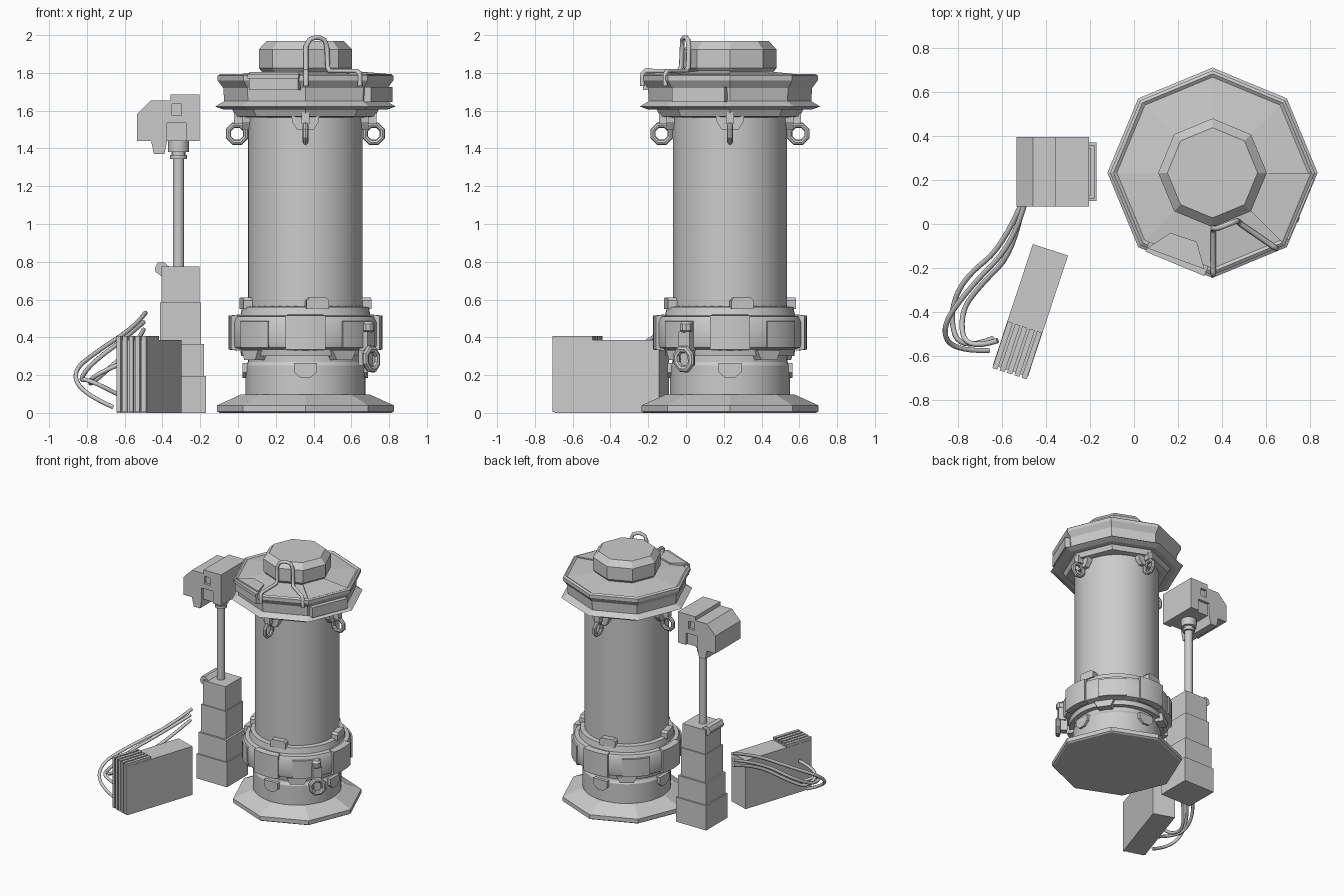
import bpy, bmesh
from math import sin, cos, radians, pi
from mathutils import Matrix, Vector

if "Cube" in bpy.data.objects:
    bpy.data.objects.remove(bpy.data.objects["Cube"])

CX, CY = 0.357, 0.233            # axis of the tall canister
T, R = Matrix.Translation, Matrix.Rotation


def finish(name, bm, smooth=False):
    bmesh.ops.recalc_face_normals(bm, faces=bm.faces)
    me = bpy.data.meshes.new(name)
    bm.to_mesh(me)
    bm.free()
    ob = bpy.data.objects.new(name, me)
    bpy.context.collection.objects.link(ob)
    if smooth:
        bpy.ops.object.select_all(action='DESELECT')
        ob.select_set(True)
        bpy.context.view_layer.objects.active = ob
        bpy.ops.object.shade_smooth_by_angle(angle=radians(30))
    return ob


def lathe(name, prof, n=40, smooth=True, c=(CX, CY)):
    """Closed turned solid from an open (radius, z) profile."""
    bm = bmesh.new()
    rings = [[bm.verts.new((c[0] + r * cos(2 * pi * k / n), c[1] + r * sin(2 * pi * k / n), z))
              for k in range(n)] for r, z in prof]
    for a, b in zip(rings, rings[1:]):
        for k in range(n):
            bm.faces.new((a[k], a[(k + 1) % n], b[(k + 1) % n], b[k]))
    bm.faces.new(rings[0])
    bm.faces.new(rings[-1])
    return finish(name, bm, smooth)


def arc(name, prof, a0, a1, n=6, smooth=True):
    """Closed (radius, z) section swept from angle a0 to a1 round the canister."""
    bm = bmesh.new()
    angs = [radians(a0 + (a1 - a0) * k / n) for k in range(n + 1)]
    secs = [[bm.verts.new((CX + r * cos(a), CY + r * sin(a), z)) for r, z in prof] for a in angs]
    m = len(prof)
    for s, t in zip(secs, secs[1:]):
        for k in range(m):
            bm.faces.new((s[k], s[(k + 1) % m], t[(k + 1) % m], t[k]))
    bm.faces.new(secs[0])
    bm.faces.new(secs[-1])
    return finish(name, bm, smooth)


def prism(name, pts, y0, y1, mat=Matrix()):
    """Polygon in x-z pushed along y."""
    bm = bmesh.new()
    a, b = ([bm.verts.new(mat @ Vector((x, y, z))) for x, z in pts] for y in (y0, y1))
    for k in range(len(pts)):
        j = (k + 1) % len(pts)
        bm.faces.new((a[k], a[j], b[j], b[k]))
    bm.faces.new(a)
    bm.faces.new(b)
    return finish(name, bm)


def box(name, x0, x1, y0, y1, z0, z1, mat=Matrix()):
    return prism(name, [(x0, z0), (x1, z0), (x1, z1), (x0, z1)], y0, y1, mat)


def radial(deg):
    """Frame on the canister axis whose -y points outward at the given angle."""
    return T((CX, CY, 0)) @ R(radians(deg + 90), 4, 'Z')


def ring(name, major, minor, mat):
    bpy.ops.mesh.primitive_torus_add(major_segments=8, minor_segments=8,
                                     major_radius=major, minor_radius=minor)
    ob = bpy.context.object
    ob.name = name
    ob.matrix_world = mat


def tube(name, pts, r, spline='POLY'):
    cu = bpy.data.curves.new(name, 'CURVE')
    cu.dimensions, cu.bevel_depth, cu.bevel_resolution, cu.use_fill_caps = '3D', r, 2, True
    s = cu.splines.new(spline)
    s.points.add(len(pts) - 1)
    for p, co in zip(s.points, pts):
        p.co = (*co, 1)
    if spline == 'NURBS':
        s.use_endpoint_u, s.order_u, s.resolution_u = True, 3, 6
    ob = bpy.data.objects.new(name, cu)
    bpy.context.collection.objects.link(ob)
    bpy.ops.object.select_all(action='DESELECT')
    ob.select_set(True)
    bpy.context.view_layer.objects.active = ob
    bpy.ops.object.convert(target='MESH')


# Canister: octagonal foot, drum, clamp band and tall barrel
lathe("foot_plate", [(0.455, 0), (0.468, 0.008), (0.468, 0.04), (0.34, 0.098)], 8, False)
lathe("lower_drum", [(0.317, 0.08), (0.317, 0.25), (0.305, 0.27), (0.305, 0.36)])
lathe("clamp_band", [(0.30, 0.30), (0.34, 0.30), (0.345, 0.335), (0.385, 0.345), (0.39, 0.36),
                     (0.39, 0.48), (0.375, 0.51), (0.345, 0.515), (0.335, 0.56), (0.30, 0.565)])
lathe("barrel", [(0.303, 0.5), (0.303, 1.6)], 48)
for a in range(-90, 270, 90):
    arc("band_block", [(0.36, 0.33), (0.407, 0.335), (0.407, 0.515), (0.36, 0.52)], a - 15, a + 15)
    arc("band_plate", [(0.36, 0.34), (0.398, 0.345), (0.398, 0.485), (0.36, 0.49)], a + 30, a + 60)
    m = radial(a)
    prism("lower_tab", [(-0.06, 0.265), (-0.06, 0.215), (-0.025, 0.185), (0.025, 0.185),
                        (0.06, 0.215), (0.06, 0.265)], -0.332, -0.29, m)
    prism("under_tab", [(-0.075, 0.33), (-0.05, 0.28), (0.05, 0.28), (0.075, 0.33)],
          -0.36, -0.28, radial(a + 35))
    prism("upper_tab", [(-0.06, 0.55), (-0.06, 0.595), (-0.045, 0.61), (0.045, 0.61),
                        (0.06, 0.595), (0.06, 0.55)], -0.345, -0.29, radial(a + 11))
    # Hanging ring and bracket
    prism("ring_bracket", [(-0.075, 1.58), (-0.07, 1.54), (-0.045, 1.5), (0.045, 1.5),
                           (0.07, 1.54), (0.075, 1.58)], -0.335, -0.29, m)
    box("ring_hook", -0.022, 0.022, -0.377, -0.3, 1.53, 1.59, m)
    ring("hanging_ring", 0.049, 0.015, m @ T((0, -0.362, 1.478)) @ R(pi / 2, 4, 'Y') @ R(pi / 8, 4, 'Z'))

# Latch on the front right of the band
m = radial(-35)
box("latch_arm", -0.035, 0.035, -0.425, -0.37, 0.33, 0.43, m)
lathe("latch_knob", [(0.02, 0.425), (0.033, 0.435), (0.033, 0.47), (0.02, 0.485)], 10, True,
      (CX + 0.405 * cos(radians(-35)), CY + 0.405 * sin(radians(-35))))
ring("latch_ring", 0.05, 0.018, m @ T((0, -0.425, 0.285)) @ Matrix.Diagonal((1, 1, 1.15, 1))
     @ R(pi / 2, 4, 'X') @ R(pi / 8, 4, 'Z'))
box("latch_tongue", -0.025, 0.025, -0.42, -0.36, 0.25, 0.35, m)

# Octagonal lid and cap
lathe("lid_collar", [(0.34, 1.565), (0.37, 1.57), (0.39, 1.61)], 8, False)
lathe("lid", [(0.43, 1.605), (0.478, 1.622), (0.43, 1.65), (0.435, 1.72), (0.465, 1.76),
              (0.465, 1.785), (0.45, 1.795), (0.435, 1.785), (0.235, 1.805)], 8, False)
lathe("cap", [(0.215, 1.79), (0.247, 1.825), (0.247, 1.925), (0.205, 1.968)], 8, False)
arc("lid_sector", [(0.23, 1.79), (0.23, 1.812), (0.455, 1.793), (0.455, 1.78)], -45, 0, 1, False)
box("side_panel", -0.15, 0.15, -0.438, -0.38, 1.645, 1.725, radial(-22.5))
box("rim_box", -0.14, 0.14, -0.44, -0.38, 1.71, 1.77, radial(-112.5))
box("rim_box_top", -0.145, 0.145, -0.448, -0.40, 1.77, 1.795, radial(-112.5))
prism("lid_hatch", [(0.06, -0.11), (0.165, -0.04), (0.285, -0.08), (0.32, -0.205)],
      -1.805, -1.77, R(-pi / 2, 4, 'X'))
tube("lid_handle", [(0.36, -0.23, 1.73), (0.36, -0.23, 1.795), (0.36, -0.215, 1.81),
                    (0.36, -0.04, 1.81), (0.36, -0.025, 1.83), (0.36, -0.02, 1.94),
                    (0.378, -0.02, 1.975), (0.405, -0.01, 1.987), (0.43, 0, 1.987),
                    (0.457, 0.01, 1.975), (0.47, 0.015, 1.94), (0.475, 0.012, 1.83),
                    (0.485, 0, 1.81), (0.63, -0.1, 1.81), (0.645, -0.11, 1.795),
                    (0.645, -0.11, 1.73)], 0.013)

# Telescoping post: stacked square sections and a round rod
PX, PY = -0.305, 0.237
for i, (h, x1, z0, z1) in enumerate([(0.133, -0.17, 0, 0.195), (0.123, -0.18, 0.195, 0.365),
                                     (0.108, -0.197, 0.365, 0.585), (0.1, -0.205, 0.585, 0.775)]):
    box("post_section_%d" % (i + 1), x1 - 2 * h, x1, PY - h, PY + h, z0, z1)
lathe("post_rod", [(0.03, 0.76), (0.03, 1.345), (0.044, 1.345), (0.044, 1.365), (0.036, 1.365),
                   (0.036, 1.38), (0.055, 1.38), (0.055, 1.45)], 16, True, (PX - 0.01, PY))
prism("post_clamp", [(-0.44, 0.765), (-0.425, 0.795), (-0.395, 0.8), (-0.365, 0.775),
                     (-0.375, 0.7), (-0.435, 0.745)], PY - 0.085, PY + 0.085)

# Head on the post, with recesses cut in both sides
head = prism("post_head", [(-0.535, 1.44), (-0.535, 1.58), (-0.46, 1.655), (-0.358, 1.655),
                           (-0.358, 1.685), (-0.205, 1.685), (-0.205, 1.44), (-0.375, 1.44),
                           (-0.39, 1.37), (-0.445, 1.37), (-0.46, 1.44)], 0.08, 0.395)
for y0, y1 in ((0.0, 0.1), (0.375, 0.5)):
    for x0, x1, z0, z1 in ((-0.35, -0.3, 1.575, 1.635), (-0.375, -0.275, 1.42, 1.535)):
        cut = box("head_cutter", x0, x1, y0, y1, z0, z1)
        cut.hide_render = True
        mod = head.modifiers.new("recess", 'BOOLEAN')
        mod.object, mod.solver = cut, 'EXACT'
        bpy.context.view_layer.objects.active = head
        bpy.ops.object.modifier_apply(modifier=mod.name)
        bpy.data.objects.remove(cut)

# Battery pack turned on the floor, ribs wrapping its front end
bat = T((-0.4725, -0.3975, 0)) @ R(radians(-18.3), 4, 'Z')
box("battery_pack", -0.084, 0.084, -0.285, 0.295, 0, 0.385, bat)
for k in range(5):
    x = -0.07 + 0.035 * k
    box("battery_rib", x - 0.012, x + 0.012, -0.298, -0.075, 0.005, 0.408, bat)

# Loose cables running from the post to the pack
tube("cable_1", [(-0.49, 0.12, 0.53), (-0.54, -0.08, 0.46), (-0.74, -0.28, 0.33), (-0.88, -0.47, 0.22),
                 (-0.82, -0.58, 0.1), (-0.66, -0.575, 0.03)], 0.012, 'NURBS')
tube("cable_2", [(-0.5, 0.12, 0.48), (-0.59, -0.1, 0.4), (-0.78, -0.25, 0.26), (-0.84, -0.42, 0.17),
                 (-0.79, -0.58, 0.18), (-0.64, -0.52, 0.1)], 0.012, 'NURBS')
tube("cable_3", [(-0.5, 0.12, 0.44), (-0.54, -0.12, 0.36), (-0.7, -0.28, 0.22), (-0.79, -0.4, 0.14),
                 (-0.77, -0.58, 0.2), (-0.62, -0.53, 0.26)], 0.012, 'NURBS')
